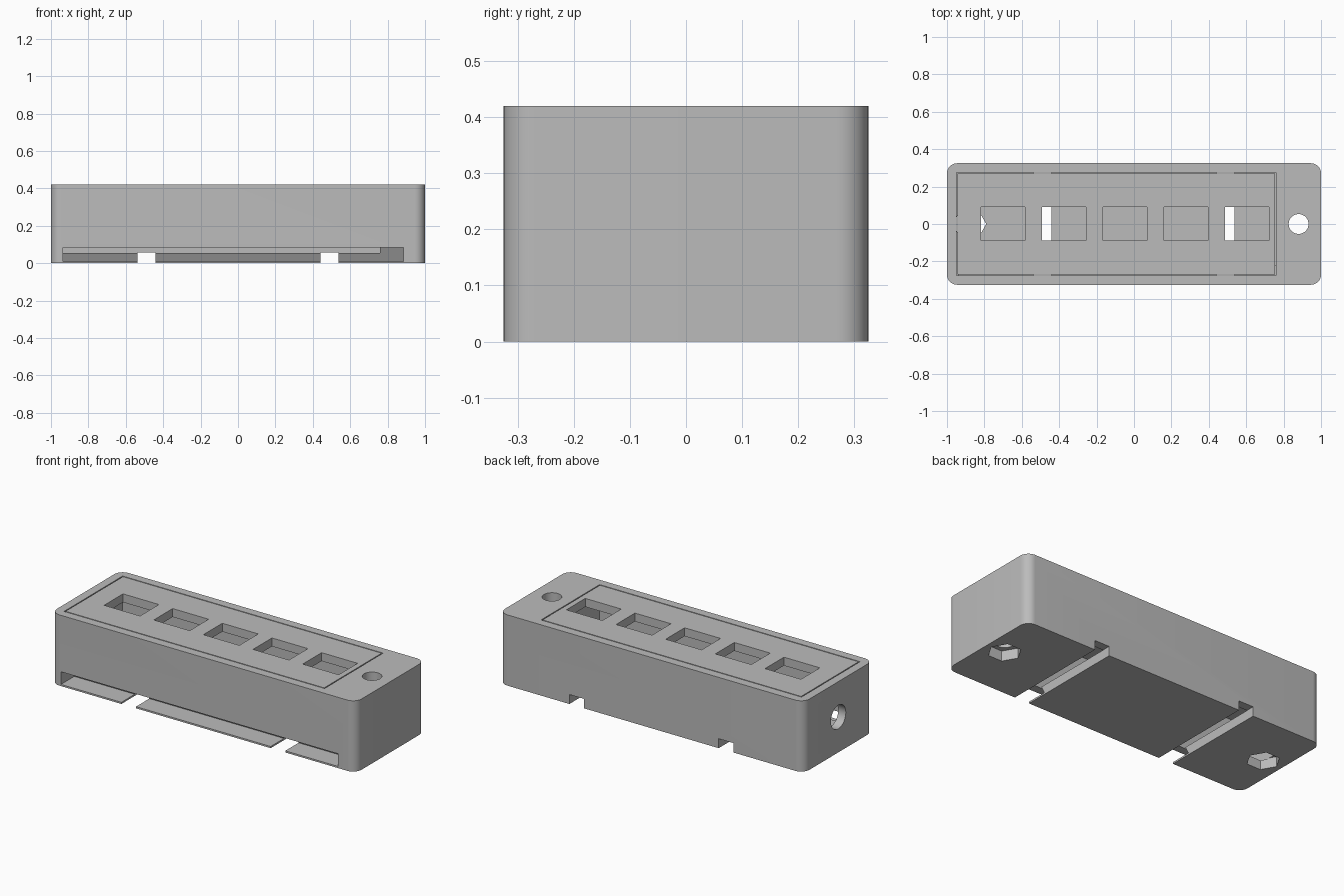
import bpy, bmesh, math
from mathutils import Matrix

if "Cube" in bpy.data.objects:
    bpy.data.objects.remove(bpy.data.objects["Cube"], do_unlink=True)

HEIGHT = 0.42
FLOOR = 0.055
BOLT_X = 0.88

grey = bpy.data.materials.new("plain_grey")
grey.use_nodes = True
colour = (0.5, 0.5, 0.5, 1)
grey.diffuse_color = colour
grey.node_tree.nodes["Principled BSDF"].inputs["Base Color"].default_value = colour


def finish(name, bm):
    bmesh.ops.recalc_face_normals(bm, faces=bm.faces)
    mesh = bpy.data.meshes.new(name)
    bm.to_mesh(mesh)
    bm.free()
    mesh.materials.append(grey)
    obj = bpy.data.objects.new(name, mesh)
    bpy.context.collection.objects.link(obj)
    return obj


def box(name, x, y, z, corner=0):
    bm = bmesh.new()
    bmesh.ops.create_cube(bm, size=1)
    for v in bm.verts:
        for i, (low, high) in enumerate((x, y, z)):
            v.co[i] = high if v.co[i] > 0 else low
    if corner:
        upright = [e for e in bm.edges
                   if abs(e.verts[0].co.z - e.verts[1].co.z) > 0.1]
        bmesh.ops.bevel(bm, geom=upright, offset=corner, segments=10,
                        profile=0.5, affect='EDGES')
    return finish(name, bm)


def prism(name, sides, radius, depth, centre, turn):
    bm = bmesh.new()
    bmesh.ops.create_cone(bm, cap_ends=True, segments=sides, radius1=radius,
                          radius2=radius, depth=depth,
                          matrix=Matrix.Translation(centre) @ turn)
    return finish(name, bm)


def extrude_x(name, profile, x):
    bm = bmesh.new()
    face = bm.faces.new([bm.verts.new((x[0], y, z)) for y, z in profile])
    new = bmesh.ops.extrude_face_region(bm, geom=[face])["geom"]
    for v in new:
        if isinstance(v, bmesh.types.BMVert):
            v.co.x = x[1]
    return finish(name, bm)


def cut(target, cutter):
    cutter.hide_render = True
    mod = target.modifiers.new("cut", 'BOOLEAN')
    mod.operation = 'DIFFERENCE'
    mod.solver = 'EXACT'
    mod.object = cutter
    bpy.context.view_layer.objects.active = target
    bpy.ops.object.modifier_apply(modifier=mod.name)
    bpy.data.objects.remove(cutter, do_unlink=True)


def smooth(obj):
    bpy.ops.object.select_all(action='DESELECT')
    obj.select_set(True)
    bpy.context.view_layer.objects.active = obj
    bpy.ops.object.shade_smooth_by_angle(angle=math.radians(30))


# Housing with rounded upright edges and an open cavity
housing = box("housing", (-1, 1), (-0.325, 0.325), (0, HEIGHT), 0.055)
cut(housing, box("cavity", (-0.95, 0.76), (-0.275, 0.275), (FLOOR, 0.6)))

# Long slot along the foot of the front wall, with a sloping back
slot_profile = [(-0.4, 0.01), (-0.2, 0.01), (-0.24, 0.085), (-0.4, 0.085)]
cut(housing, extrude_x("front_slot", slot_profile, (-0.935, 0.885)))

# Strap channels across the underside
for side in (-1, 1):
    mid = side * 0.49
    cut(housing, box("strap_channel", (mid - 0.048, mid + 0.048),
                     (-0.5, 0.5), (-0.1, FLOOR + 0.001)))

# Hexagonal nut pockets under both ends
for side in (-1, 1):
    cut(housing, prism("nut_pocket", 6, 0.09, 0.2, (side * BOLT_X, 0, -0.04),
                       Matrix.Rotation(math.radians(30), 4, 'Z')))

# Bolt hole down through the solid end, cable hole in the other end wall
cut(housing, prism("bolt_hole", 48, 0.053, 1, (BOLT_X, 0, 0.3), Matrix()))
cut(housing, prism("cable_hole", 48, 0.07, 0.2, (-1, 0, HEIGHT / 2),
                   Matrix.Rotation(math.radians(90), 4, 'Y')))
smooth(housing)

# Flush lid with five windows
lid = box("lid", (-0.944, 0.754), (-0.269, 0.269), (HEIGHT - 0.05, HEIGHT))
for i in range(5):
    mid = -0.7 + i * 0.326
    cut(lid, box("window", (mid - 0.118, mid + 0.118), (-0.087, 0.09), (0.3, 0.6)))
smooth(lid)
